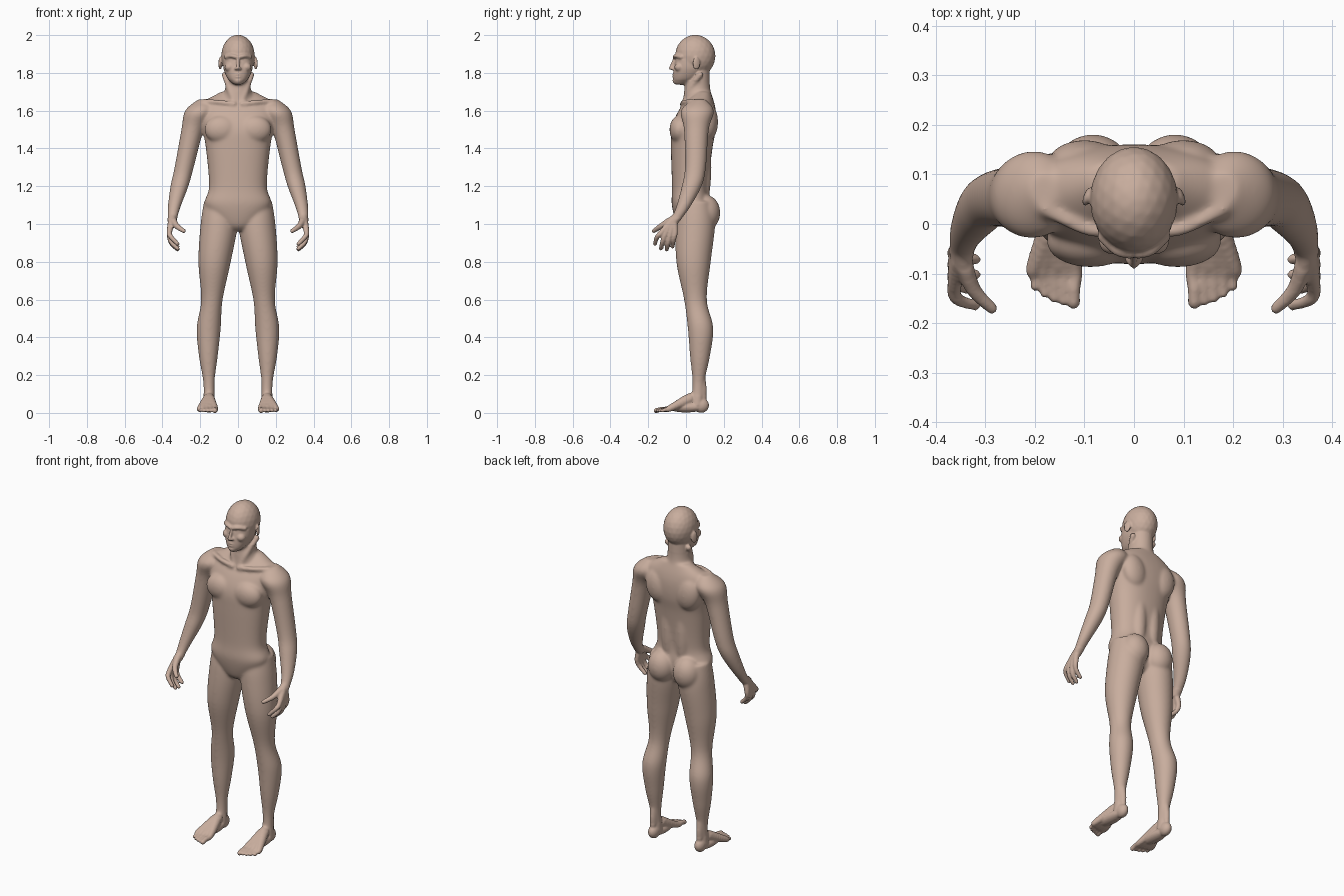
import bpy, bmesh, math
from mathutils import Matrix, Vector

default_cube = bpy.data.objects.get("Cube")
if default_cube:
    bpy.data.objects.remove(default_cube)

skin = bpy.data.materials.new("skin")
skin.use_nodes = True
skin_tone = (.58, .42, .34, 1)
skin.diffuse_color = skin_tone
skin.node_tree.nodes["Principled BSDF"].inputs["Base Color"].default_value = skin_tone

bm = bmesh.new()


def smooth_path(points, steps):
    """Yield a smooth curve running through all the given points."""
    points = [Vector(point) for point in points]
    last = len(points) - 1
    for index in range(last):
        start, end = points[index], points[index + 1]
        leave = (end - points[max(index - 1, 0)]) / 2
        arrive = (points[min(index + 2, last)] - start) / 2
        for step in range(steps):
            t = step / steps
            ease = t * t * (3 - 2 * t)
            yield (start * (1 - ease) + end * ease
                   + leave * (t * (1 - t) * (1 - t)) - arrive * (t * t * (1 - t)))
    yield points[last]


def loft(sections, roundness=1, sides=40):
    """Skin over level sections: centre x, y, z, half width, half depth."""
    rings = []
    for x, y, z, width, depth in smooth_path(sections, steps=6):
        ring = []
        for side in range(sides):
            angle = math.tau * side / sides
            across, along = math.cos(angle), math.sin(angle)
            across = math.copysign(abs(across) ** roundness, across)
            along = math.copysign(abs(along) ** roundness, along)
            ring.append(bm.verts.new((x + width * across, y + depth * along, z)))
        rings.append(ring)
    for lower, upper in zip(rings, rings[1:]):
        for side in range(sides):
            after = (side + 1) % sides
            bm.faces.new((lower[side], lower[after], upper[after], upper[side]))
    bm.faces.new(rings[0])
    bm.faces.new(rings[-1])


def limb(points, depth_ratio):
    """Loft with sections whose depth follows their width."""
    loft([(x, y, z, radius, radius * depth_ratio) for x, y, z, radius in points])


def centred(sections, roundness):
    """Loft on the middle plane: centre y, z, half width, half depth."""
    loft([(0, *section) for section in sections], roundness)


def ball(center, size, turn=0, axis="Z", detail=3):
    placement = Matrix.Translation(center) @ Matrix.Rotation(turn, 4, axis) @ Matrix.Diagonal((*size, 1))
    bmesh.ops.create_icosphere(bm, subdivisions=detail, radius=1, matrix=placement)


def chain(*points):
    """Rounded finger-like form through points x, y, z, radius."""
    for x, y, z, radius in smooth_path(points, steps=9):
        ball((x, y, z), (radius, radius, radius), detail=2)


# Arm, from shoulder to wrist
limb([(.18, .07, 1.66, .03), (.2, .06, 1.6, .08), (.24, .055, 1.5, .06), (.285, .05, 1.3, .051),
      (.31, .03, 1.2, .048), (.34, -.02, 1.08, .033), (.35, -.07, 1, .022)], depth_ratio=1.1)

# Fingers fan out from the wrist through the palm
wrist = (.348, -.065, 1.03, .021)
for finger, tip_height in enumerate((.895, .87, .865, .88)):
    knuckle = (.363, -.13 + .024 * finger, .955, .015)
    middle = (.354, -.153 + .029 * finger, tip_height + .036, .013)
    tip = (.32, -.164 + .031 * finger, tip_height, .011)
    chain(wrist, knuckle, middle, tip)

# Thumb
chain(wrist, (.325, -.13, .99, .016), (.287, -.17, .963, .012))

# Leg, from hip to ankle
limb([(.1, .05, 1.12, .08), (.1, .05, 1, .098), (.124, .04, .8, .086), (.138, .05, .6, .057),
      (.155, .077, .45, .064), (.157, .074, .3, .05), (.154, .066, .16, .03), (.153, .06, .04, .032)],
     depth_ratio=1.06)

# Heel, tendon and sole
ball((.153, .08, .04), (.03, .042, .04))
ball((.153, .085, .12), (.02, .026, .1))
ball((.155, 0, .03), (.036, .1, .028))

# Toes fan out from the ankle through the instep
for toe in range(5):
    x = .122 + .0195 * toe
    radius = .01 if toe else .014
    tip = -.158 + .002 * toe * toe
    chain((.154, .02, .075, .032), (x, -.085, .024, .018), (x, tip + .025, .018, radius), (x, tip, .012, radius))

# Chest, shoulder blade, spine column, buttock, kneecap and collarbone
ball((.088, -.035, 1.5), (.09, .053, .075))
ball((.1, .12, 1.54), (.075, .05, .1), turn=.2, axis="Y")
ball((.045, .08, 1.3), (.05, .055, .25))
ball((.083, .105, 1.06), (.08, .077, .095))
ball((.142, .03, .57), (.035, .035, .045))
chain((.02, -.02, 1.635, .015), (.1, -.01, 1.645, .014), (.18, .03, 1.65, .015))

# Neck cord, ear, brow, cheek and nostril
chain((.07, .075, 1.79, .016), (.045, .015, 1.71, .016), (.015, -.01, 1.64, .013))
ball((.094, .055, 1.85), (.008, .021, .034), turn=.35)
chain((.008, -.06, 1.884, .011), (.035, -.053, 1.89, .011), (.064, -.026, 1.884, .011))
ball((.045, -.035, 1.83), (.026, .026, .024))
ball((.008, -.071, 1.822), (.011, .011, .008))

# Mirror every side part
copied = bmesh.ops.duplicate(bm, geom=bm.verts[:] + bm.edges[:] + bm.faces[:])["geom"]
for element in copied:
    if isinstance(element, bmesh.types.BMVert):
        element.co.x *= -1

# Trunk
centred([(.09, 1.7, .09, .04), (.07, 1.64, .19, .08), (.055, 1.58, .2, .105), (.04, 1.5, .188, .118),
         (.03, 1.4, .17, .11), (.022, 1.2, .153, .096), (.025, 1.1, .176, .1), (.03, 1, .1, .08),
         (.03, .965, .04, .05)], roundness=.87)

# Neck, jaw and skull
centred([(.07, 1.82, .06, .055), (.06, 1.72, .067, .068), (.065, 1.64, .095, .08)], roundness=1)
centred([(-.035, 1.737, .022, .024), (0, 1.77, .055, .068), (.02, 1.82, .076, .085), (.025, 1.87, .08, .08)],
        roundness=.9)
ball((0, .049, 1.89), (.089, .107, .112))

# Nose, lips and chin
chain((0, -.06, 1.876, .008), (0, -.081, 1.825, .01))
for height, thickness in ((1.792, .006), (1.779, .006), (1.755, .014)):
    ball((0, -.06, height), (.022, .013, thickness))

# Fuse all parts into one skin
bmesh.ops.recalc_face_normals(bm, faces=bm.faces)
parts = bpy.data.meshes.new("body_parts")
bm.to_mesh(parts)
bm.free()
body = bpy.data.objects.new("body", parts)
bpy.context.collection.objects.link(body)
fuse = body.modifiers.new("fuse", "REMESH")
fuse.mode = "VOXEL"
fuse.voxel_size = .005
depsgraph = bpy.context.evaluated_depsgraph_get()
fused = bpy.data.meshes.new_from_object(body.evaluated_get(depsgraph))
body.modifiers.clear()
body.data = fused
bpy.data.meshes.remove(parts)
fused.materials.clear()
fused.materials.append(skin)
for face in fused.polygons:
    face.use_smooth = True
    face.material_index = 0

# Relax the broad masses strongly, keep hands, feet and face crisp
broad = body.vertex_groups.new(name="broad")
fine = body.vertex_groups.new(name="fine")
for vertex in fused.vertices:
    x, y, z = vertex.co
    is_hand = abs(x) > .26 and z < 1.03
    group = fine if is_hand or z < .09 or z > 1.76 else broad
    group.add([vertex.index], 1, "REPLACE")
for group, rounds in ((broad, 40), (fine, 3)):
    relax = body.modifiers.new("relax_" + group.name, "SMOOTH")
    relax.iterations = rounds
    relax.vertex_group = group.name
